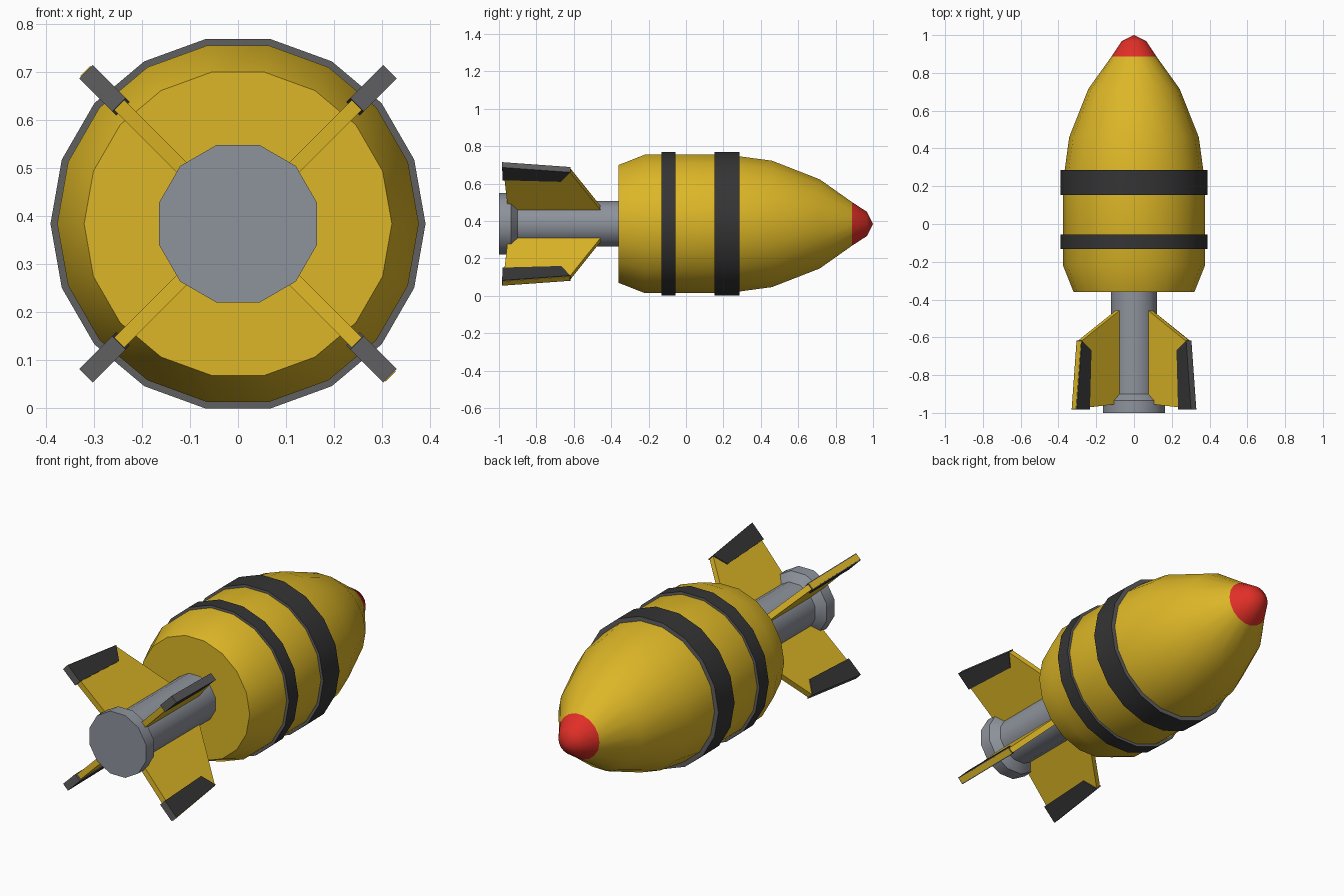
import bpy, bmesh, math
from mathutils import Vector

if "Cube" in bpy.data.objects:
    bpy.data.objects.remove(bpy.data.objects["Cube"])

ZC = 0.384  # height of the long axis


def mat(name, rgb):
    m = bpy.data.materials.new(name)
    m.diffuse_color = (*rgb, 1)
    m.use_nodes = True
    m.node_tree.nodes["Principled BSDF"].inputs["Base Color"].default_value = m.diffuse_color
    return m


YELLOW = mat("yellow paint", (0.72, 0.47, 0.02))
RED = mat("red paint", (0.75, 0.028, 0.02))
STEEL = mat("steel grey", (0.27, 0.29, 0.33))
DARK = mat("dark grey", (0.035, 0.035, 0.036))
MID = mat("mid grey", (0.115, 0.115, 0.12))


def finish(bm, name, mats, rule=None):
    bmesh.ops.recalc_face_normals(bm, faces=bm.faces)
    bm.normal_update()
    for f in bm.faces:
        if rule:
            f.material_index = rule(f)
    me = bpy.data.meshes.new(name)
    bm.to_mesh(me)
    bm.free()
    for m in mats:
        me.materials.append(m)
    ob = bpy.data.objects.new(name, me)
    bpy.context.collection.objects.link(ob)
    bpy.ops.object.select_all(action='DESELECT')
    ob.select_set(True)
    bpy.context.view_layer.objects.active = ob
    bpy.ops.object.shade_smooth_by_angle(angle=math.radians(35))
    return ob


def lathe(name, profile, n, offset, mats, rule=None):
    """Revolve (y, radius) points about the long axis, capping the ends."""
    bm = bmesh.new()
    rings = []
    for y, r in profile:
        if r == 0:
            rings.append([bm.verts.new((0, y, ZC))])
            continue
        angles = [offset + 2 * math.pi * i / n for i in range(n)]
        rings.append([bm.verts.new((r * math.cos(a), y, ZC + r * math.sin(a))) for a in angles])
    for a, b in zip(rings, rings[1:]):
        for i in range(n):
            j = (i + 1) % n
            if len(b) == 1:
                bm.faces.new((a[i], a[j], b[0]))
            else:
                bm.faces.new((a[i], a[j], b[j], b[i]))
    for ring in (rings[0], rings[-1]):
        if len(ring) > 1:
            bm.faces.new(ring)
    return finish(bm, name, mats, rule)


def slab(name, outline, thick, angle, mats, rule=None):
    """Flat plate from (y, radius) points, standing out at an angle."""
    out = Vector((math.cos(angle), 0, math.sin(angle)))
    side = Vector((-math.sin(angle), 0, math.cos(angle)))
    bm = bmesh.new()
    loops = []
    for s in (-0.5, 0.5):
        loops.append([bm.verts.new(Vector((0, y, ZC)) + out * r + side * s * thick) for y, r in outline])
        bm.faces.new(loops[-1])
    n = len(outline)
    for i in range(n):
        j = (i + 1) % n
        bm.faces.new((loops[0][i], loops[0][j], loops[1][j], loops[1][i]))
    return finish(bm, name, mats, lambda f: rule(f, side) if rule else 0)


# Shell with red nose
lathe("shell", [(-0.36, 0.32), (-0.22, 0.376), (0.22, 0.376), (0.46, 0.343),
                (0.715, 0.242), (0.888, 0.118), (0.967, 0.066), (1.0, 0)],
      18, 0, [YELLOW, RED], lambda f: int(f.calc_center_median().y > 0.89))

# Dark bands with lighter rims
for name, y0, y1 in (("rear_band", -0.132, -0.055), ("front_band", 0.153, 0.287)):
    lathe(name, [(y0, 0.39), (y1, 0.39)], 18, 0, [DARK, MID],
          lambda f: int(abs(f.normal.y) > 0.5))

# Tail tube with flared end
lathe("tail_tube", [(-1.0, 0.17), (-0.935, 0.17), (-0.9, 0.126), (-0.35, 0.126)],
      12, math.radians(15), [STEEL])

# Four fins with dark tip plates
for k in range(4):
    ang = math.radians(45 + 90 * k)
    lip = 0.002 if k % 2 else -0.003  # two fins show through their tip plates
    slab(f"fin_{k + 1}", [(-0.445, 0.1), (-0.622, 0.41 + lip), (-0.978, 0.447 + lip), (-0.95, 0.1)],
         0.03, ang, [YELLOW])
    slab(f"fin_tip_{k + 1}", [(-0.668, 0.338), (-0.618, 0.41), (-0.983, 0.447), (-0.981, 0.35)],
         0.04, ang, [DARK, MID], lambda f, side: int(abs(f.normal.dot(side)) < 0.5))
